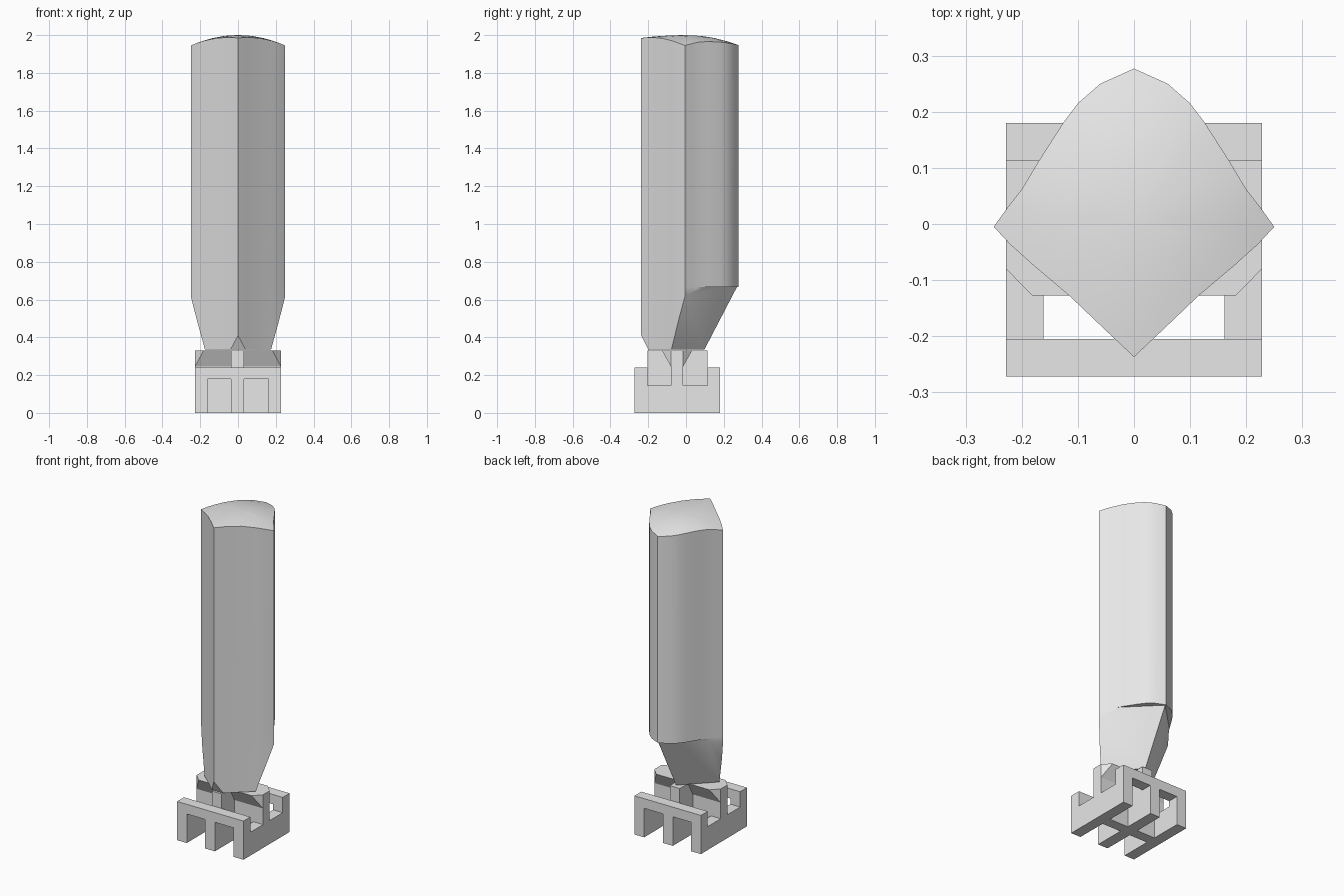
import bpy, bmesh, math
from mathutils import Vector

cube = bpy.data.objects.get("Cube")
if cube:
    bpy.data.objects.remove(cube, do_unlink=True)

grey = bpy.data.materials.new("plain_grey")
grey.use_nodes = True
grey.diffuse_color = (0.8, 0.8, 0.8, 1)
grey.node_tree.nodes["Principled BSDF"].inputs["Base Color"].default_value = (0.8, 0.8, 0.8, 1)


def finish(name, bm, smooth=False):
    bmesh.ops.recalc_face_normals(bm, faces=bm.faces)
    mesh = bpy.data.meshes.new(name)
    bm.to_mesh(mesh)
    bm.free()
    mesh.materials.append(grey)
    obj = bpy.data.objects.new(name, mesh)
    bpy.context.collection.objects.link(obj)
    if smooth:
        bpy.ops.object.select_all(action="DESELECT")
        obj.select_set(True)
        bpy.context.view_layer.objects.active = obj
        bpy.ops.object.shade_smooth_by_angle(angle=math.radians(30))
    return obj


def box(name, x, y, z):
    bm = bmesh.new()
    bmesh.ops.create_cube(bm, size=1)
    for v in bm.verts:
        v.co = [(r[0] + r[1]) / 2 + c * (r[1] - r[0]) for r, c in zip((x, y, z), v.co)]
    return finish(name, bm)


# Plan outline of the split column: sharp front corner, rounded back
half = [(0, -0.237), (0.05, -0.19), (0.115, -0.128), (0.18, -0.073), (0.22, -0.037),
        (0.25, -0.005), (0.225, 0.03), (0.2, 0.062), (0.17, 0.112), (0.125, 0.182),
        (0.1, 0.215), (0.06, 0.25), (0, 0.277)]
outline = half + [(-x, y) for x, y in half[-2:0:-1]]


def top_height(x, y):
    drop = 0.05 * (y / 0.27) ** 2 if y > 0 else 0.015 * (y / 0.237) ** 2
    return 2.0 - 0.055 * (abs(x) / 0.25) ** 2 - drop


def column(bottom, height):
    """Closed prism on the outline, capped with rings that follow the height rule."""
    bm = bmesh.new()
    rings = [[bm.verts.new((x, y, bottom)) for x, y in outline]]
    for s in (1, 0.8, 0.55, 0.3):
        rings.append([bm.verts.new((x * s, y * s, height(x * s, y * s))) for x, y in outline])
    n = len(outline)
    for a, b in zip(rings, rings[1:]):
        for i in range(n):
            j = (i + 1) % n
            bm.faces.new((a[i], a[j], b[j], b[i]))
    centre = bm.verts.new((0, 0, height(0, 0)))
    for i in range(n):
        bm.faces.new((rings[-1][i], rings[-1][(i + 1) % n], centre))
    bm.faces.new(rings[0][::-1])
    return bm


def slice_off(bm, point, normal):
    cut = bmesh.ops.bisect_plane(bm, geom=bm.verts[:] + bm.edges[:] + bm.faces[:],
                                 plane_co=point, plane_no=normal, clear_outer=True)
    edges = [e for e in cut["geom_cut"] if isinstance(e, bmesh.types.BMEdge)]
    bmesh.ops.holes_fill(bm, edges=edges)


# Long upper column and its tapered lower tip
split = 0.667
finish("column", column(split, top_height), smooth=True)
tip = column(0.335, lambda x, y: split)
for side in (1, -1):
    slice_off(tip, Vector((0, 0.27, split)), Vector((side, 1, -0.52)))
slice_off(tip, Vector((0, -0.237, 0.41)), Vector((0, -1, -0.5)))
finish("column_tip", tip, smooth=True)

# Lattice stand: low rails, raised end beams, posts where they meet
X, Y0, Y1, W = 0.228, -0.272, 0.18, 0.067
end_beams = {"front": (Y0, Y0 + W), "back": (Y1 - W, Y1)}
middle = (-0.08, -0.015)
for side, x in (("left", (X - W, X)), ("right", (-X, W - X))):
    box(side + "_rail", x, (Y0, Y1), (0, 0.145))
    for place, y in end_beams.items():
        box(f"{place}_{side}_post", x, y, (0, 0.24))
for place, y in end_beams.items():
    box(place + "_beam", (-X, X), y, (0.18, 0.24))
    box(place + "_middle_post", (-0.036, 0.032), y, (0, 0.24))

# Tall crossing bars in the middle
box("long_bar", (-0.036, 0.032), (Y0 + W, Y1 - W), (0, 0.33))
box("cross_bar", (-X, X), middle, (0, 0.33))

# Flared cap around the cross bar
cap = bmesh.new()
for side in (1, -1):
    for y, flare in zip(middle, (-0.047, 0.047)):
        for p in ((X, y, 0.245), (X, y, 0.33), (X - 0.046, y + flare, 0.33)):
            cap.verts.new((side * p[0], p[1], p[2]))
bmesh.ops.convex_hull(cap, input=cap.verts)
finish("flared_cap", cap)
